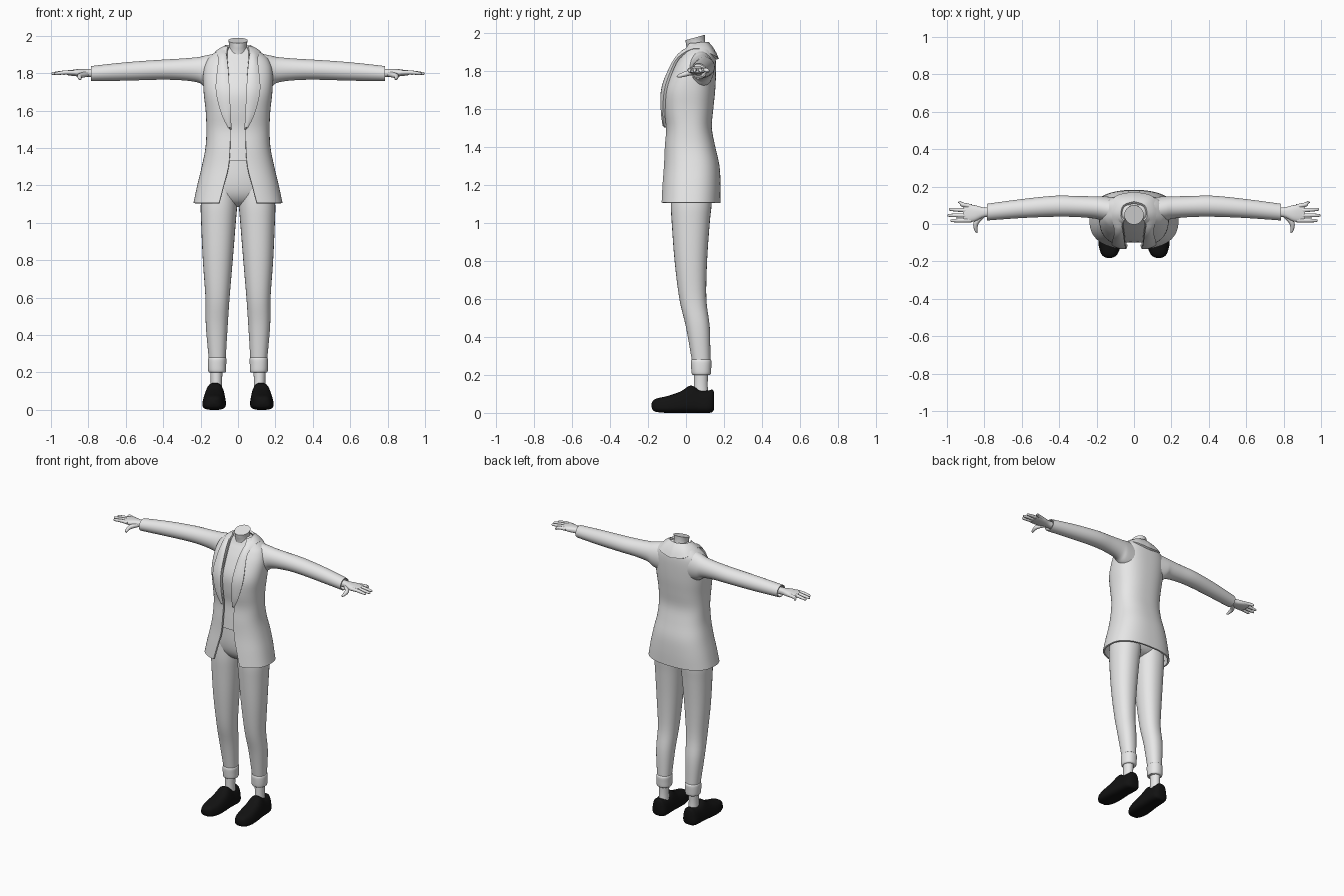
import bpy, bmesh, math
from mathutils import Vector

if "Cube" in bpy.data.objects:
    bpy.data.objects.remove(bpy.data.objects["Cube"], do_unlink=True)


def material(name, value):
    m = bpy.data.materials.new(name)
    m.use_nodes = True
    m.diffuse_color = (value, value, value, 1)
    m.node_tree.nodes["Principled BSDF"].inputs["Base Color"].default_value = m.diffuse_color
    return m


GREY = material("light grey", 0.8)
BLACK = material("shoe black", 0.006)


def smooth_rows(rows, steps=4):
    """Catmull-Rom samples through rows of numbers."""
    out = []
    for i in range(len(rows) - 1):
        a, b = rows[max(i - 1, 0)], rows[i]
        c, d = rows[i + 1], rows[min(i + 2, len(rows) - 1)]
        for s in range(steps):
            t = s / steps
            out.append([q + 0.5 * t * (r - p + t * (2*p - 5*q + 4*r - w + t * (3*(q - r) + w - p)))
                        for p, q, r, w in zip(a, b, c, d)])
    return out + [list(rows[-1])]


def build(name, rings, mat=GREY, closed=True, caps=True, mirror=False, thick=0, angle=45):
    """Skin a list of point rings into one smooth object."""
    bm = bmesh.new()
    loops = [[bm.verts.new(p) for p in ring] for ring in rings]
    n = len(loops[0])
    for a, b in zip(loops, loops[1:]):
        for i in range(n if closed else n - 1):
            j = (i + 1) % n
            bm.faces.new((a[i], a[j], b[j], b[i]))
    if closed and caps:
        bm.faces.new(loops[0])
        bm.faces.new(loops[-1])
    bmesh.ops.recalc_face_normals(bm, faces=bm.faces)
    mesh = bpy.data.meshes.new(name)
    bm.to_mesh(mesh)
    bm.free()
    mesh.materials.append(mat)
    ob = bpy.data.objects.new(name, mesh)
    bpy.context.collection.objects.link(ob)
    bpy.ops.object.select_all(action='DESELECT')
    ob.select_set(True)
    bpy.context.view_layer.objects.active = ob
    if mirror:
        ob.modifiers.new("mirror", 'MIRROR')
    if thick:
        mod = ob.modifiers.new("thickness", 'SOLIDIFY')
        mod.thickness, mod.offset = thick, 0
    for mod in list(ob.modifiers):
        bpy.ops.object.modifier_apply(modifier=mod.name)
    bpy.ops.object.shade_smooth_by_angle(angle=math.radians(angle))
    return ob


def power(v, e):
    return math.copysign(abs(v) ** e, v)


def oval(a0, a1, b0, b1, n=2.0, start=0.0, end=2 * math.pi, count=32, closed=True):
    """Superellipse points inside the box a0..a1 by b0..b1."""
    pts = []
    for i in range(count):
        t = start + (end - start) * i / (count if closed else count - 1)
        pts.append(((a0 + a1) / 2 + (a1 - a0) / 2 * power(math.cos(t), 2 / n),
                    (b0 + b1) / 2 + (b1 - b0) / 2 * power(math.sin(t), 2 / n)))
    return pts


def loft(name, rows, axis='z', n=2.0, steps=4, shape=None, **kw):
    """Loft ovals given as (position, a0, a1, b0, b1) along an axis."""
    place = {'x': lambda t, a, b: (t, a, b),
             'y': lambda t, a, b: (a, t, b),
             'z': lambda t, a, b: (a, b, t)}[axis]
    rings = [[place(t, a, b) for a, b in oval(*box, n=n)]
             for t, *box in smooth_rows(rows, steps)]
    if shape:
        rings = [[shape(p) for p in ring] for ring in rings]
    return build(name, rings, **kw)


def tube(name, points, radii, sides=12):
    """Tapered tube with a rounded tip."""
    pts = [Vector(p) for p in points]
    turn = (pts[-1] - pts[0]).to_track_quat('Z', 'Y')
    rings = []
    for *p, r in smooth_rows([(*p, r) for p, r in zip(pts, radii)], 3):
        rings.append([Vector(p) + turn @ Vector((a, b, 0))
                      for a, b in oval(-r, r, -r, r, count=sides)])
    return build(name, rings, mirror=True, angle=80)


# Jacket body: height, half opening, half width, front, back
JACKET = [
    (1.105, .10, .232, -.13, .175), (1.2, .075, .212, -.122, .176),
    (1.3, .05, .188, -.112, .17), (1.4, .042, .168, -.107, .148),
    (1.5, .04, .163, -.10, .13), (1.6, .042, .167, -.113, .138),
    (1.7, .046, .178, -.112, .148), (1.8, .05, .18, -.07, .152),
    (1.86, .055, .165, -.035, .15), (1.89, .058, .14, -.015, .142),
    (1.92, .058, .10, 0, .13), (1.94, .05, .07, .01, .115)]
POWER = 2.5
rings = []
for z, edge, w, y0, y1 in smooth_rows(JACKET):
    gap = math.acos((edge / w) ** (POWER / 2))
    ring = oval(-w, w, y0, y1, POWER, -gap, math.pi + gap, 56, False)
    rings.append([(x, y, z) for x, y in ring])
build("jacket_body", rings, closed=False, thick=.012)

# Shirt under the jacket
G = .016
shirt = [(max(z, 1.33), G - w, w - G, y0 + G, y1 - G)
         for z, e, w, y0, y1 in JACKET if z > 1.25]
loft("shirt", shirt, n=POWER)

# Lapels and collar: inner and outer edge from the chest round to the nape
COLLAR = [
    (.040, -.108, 1.50, .050, -.112, 1.51), (.041, -.124, 1.60, .085, -.116, 1.58),
    (.045, -.123, 1.70, .115, -.107, 1.70), (.052, -.085, 1.80, .110, -.074, 1.80),
    (.062, -.030, 1.885, .102, -.032, 1.872), (.068, .040, 1.935, .115, .055, 1.912),
    (.055, .095, 1.945, .100, .140, 1.878), (0, .115, 1.945, 0, .166, 1.86)]
rings = []
for row in smooth_rows(COLLAR, 6):
    a, b = Vector(row[:3]), Vector(row[3:])
    out = Vector((0, -.006 if a.y < 0 else .004, .005))
    rings.append([a.lerp(b, t / 4) + out * math.sin(math.pi * t / 4) for t in range(5)])
build("lapels_and_collar", rings, closed=False, mirror=True, thick=.014)

# Neck with a sloping cut
def slope(p):
    x, y, z = p
    return (x, y, z + (y - .05) * .3 * max(0, (z - 1.88) / .1))

loft("neck", [(1.86, -.06, .06, .01, .125), (1.92, -.049, .049, .005, .105),
              (1.95, -.047, .047, 0, .1), (1.975, -.052, .052, -.003, .1)], shape=slope)

# Sleeves
loft("sleeves", [
    (.10, .0, .14, 1.70, 1.905), (.17, .02, .145, 1.725, 1.892),
    (.21, .032, .145, 1.752, 1.883), (.30, .04, .146, 1.765, 1.875),
    (.42, .042, .148, 1.768, 1.868), (.60, .035, .13, 1.763, 1.855),
    (.785, .022, .105, 1.76, 1.835)], axis='x', caps=False, mirror=True, thick=.006)

# Hands
loft("palms", [
    (.74, .04, .09, 1.775, 1.823), (.80, .037, .088, 1.78, 1.822),
    (.85, .015, .1, 1.782, 1.822), (.89, .01, .105, 1.786, 1.817),
    (.915, .018, .1, 1.79, 1.812)], axis='x', n=2.4, mirror=True)
FINGERS = {"index_fingers": (.02, .982, .018), "middle_fingers": (.046, .997, .046),
           "ring_fingers": (.071, .99, .078), "little_fingers": (.094, .94, .116)}
for name, (base, tip, side) in FINGERS.items():
    tube(name, [(.87, base, 1.803), (.92, (base + side) / 2, 1.804),
                (tip - .01, side, 1.798), (tip, side, 1.797)], (.012, .011, .008, .002))
tube("thumbs", [(.81, .045, 1.795), (.845, .005, 1.785), (.845, -.037, 1.772),
                (.84, -.048, 1.769)], (.015, .014, .009, .002))

# Trousers
loft("trouser_hips", [
    (1.085, -.07, .07, .0, .06), (1.11, -.15, .15, -.045, .11),
    (1.16, -.186, .186, -.076, .14), (1.24, -.182, .182, -.088, .148),
    (1.36, -.155, .155, -.086, .13)], n=2.3)
loft("trouser_legs", [
    (.27, .066, .156, .032, .128), (.45, .055, .172, .0, .125),
    (.60, .045, .174, -.035, .107), (.80, .028, .188, -.06, .111),
    (1.0, .012, .197, -.075, .125), (1.1, .004, .199, -.08, .135),
    (1.2, .002, .188, -.076, .135)], n=2.2, mirror=True)
loft("trouser_cuffs", [
    (.20, .068, .154, .035, .126), (.208, .064, .159, .03, .131),
    (.24, .063, .161, .027, .133), (.272, .062, .16, .026, .134),
    (.282, .067, .155, .032, .128)], n=2.2, steps=3, mirror=True)
loft("ankles", [(.09, .083, .148, .04, .118), (.15, .085, .146, .042, .114),
                (.23, .082, .15, .042, .118)], mirror=True)

# Shoes, narrower towards the top
def shoe_taper(p):
    x, y, z = p
    centre = .125 - y * .04
    return (centre + (x - .125) * (1.05 - 3 * max(z, 0)), y, z)

loft("shoes", [
    (-.181, .112, .138, .03, .05), (-.172, .09, .16, .012, .066),
    (-.15, .074, .176, .004, .077), (-.10, .06, .19, 0, .088),
    (-.03, .058, .192, 0, .112), (.025, .06, .19, 0, .144),
    (.07, .064, .186, 0, .122), (.115, .066, .184, 0, .118),
    (.138, .076, .174, .004, .122), (.148, .095, .155, .02, .108)],
    axis='y', n=3, shape=shoe_taper, mat=BLACK, mirror=True)
